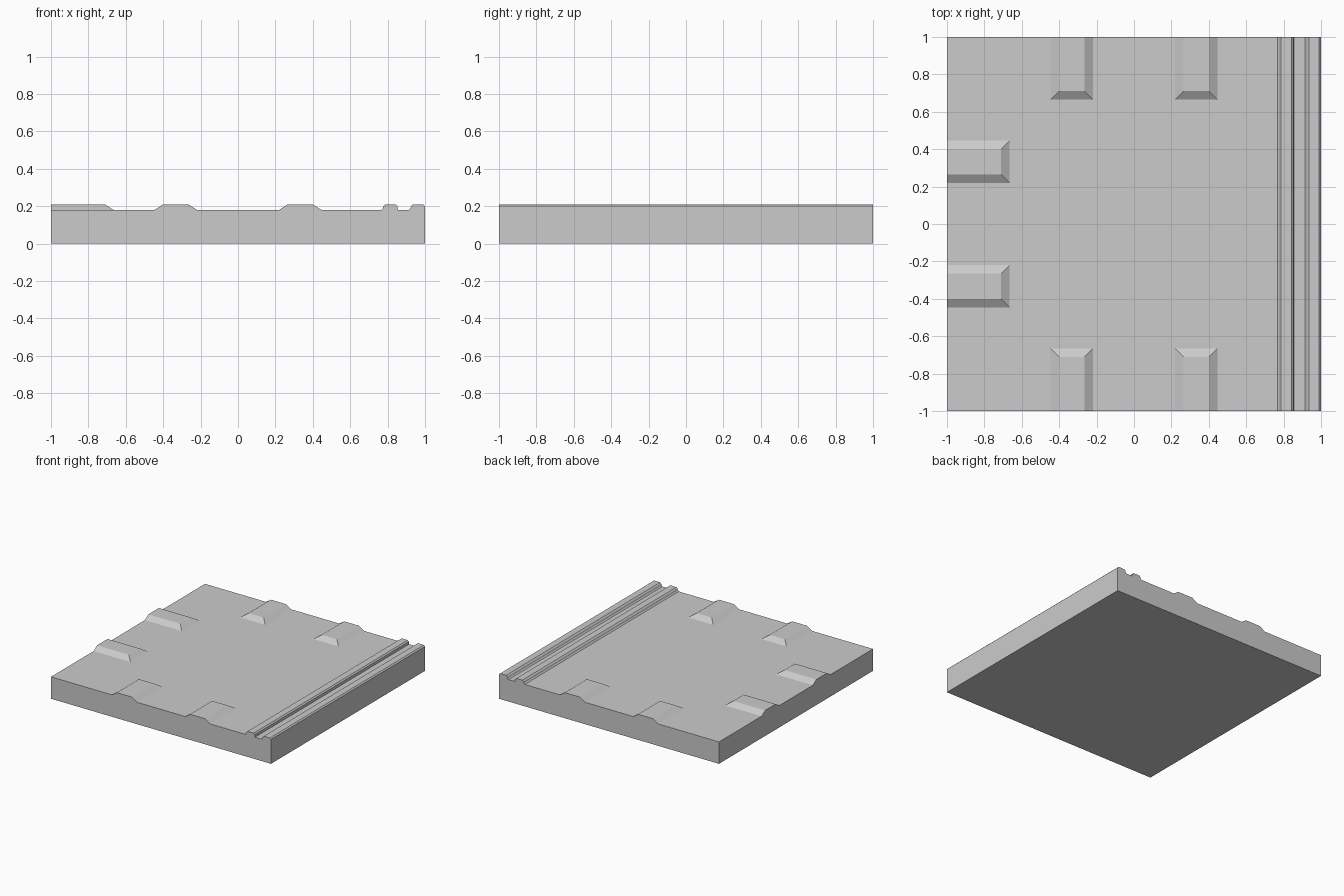
import bpy, bmesh
from mathutils import Matrix, Vector
from math import radians

if "Cube" in bpy.data.objects:
    bpy.data.objects.remove(bpy.data.objects["Cube"])

FLOOR, TOP = 0.18, 0.21


def make_object(name, bm):
    bmesh.ops.recalc_face_normals(bm, faces=bm.faces)
    mesh = bpy.data.meshes.new(name)
    bm.to_mesh(mesh)
    bm.free()
    ob = bpy.data.objects.new(name, mesh)
    bpy.context.collection.objects.link(ob)
    return ob


# Slab with two bevelled rails along the right edge: x/z profile swept in y
profile = [(-1, 0), (1, 0), (1, 0.2), (0.99, TOP),
           (0.935, TOP), (0.925, 0.2), (0.922, 0.188), (0.914, FLOOR),
           (0.855, FLOOR), (0.852, 0.2), (0.842, TOP),
           (0.787, TOP), (0.777, 0.2), (0.774, 0.188), (0.766, FLOOR),
           (-1, FLOOR)]
bm = bmesh.new()
face = bm.faces.new([bm.verts.new((x, -1, z)) for x, z in profile])
ext = bmesh.ops.extrude_face_region(bm, geom=[face])
bmesh.ops.translate(bm, vec=(0, 2, 0),
                    verts=[v for v in ext["geom"] if isinstance(v, bmesh.types.BMVert)])
slab = make_object("base_plate", bm)

# Chamfered edge pads: two each on the front, back and left edges
for side, angle in (("front", 0), ("left", -90), ("back", 180)):
    bm = bmesh.new()
    rot = Matrix.Rotation(radians(angle), 3, 'Z')
    for cx in (-0.333, 0.333):
        pts = []
        for half, inner, z in ((0.114, -0.665, 0.1), (0.114, -0.665, FLOOR),
                               (0.068, -0.711, TOP)):
            pts += [rot @ Vector((cx + s * half, y, z))
                    for s in (-1, 1) for y in (-1, inner)]
        bmesh.ops.convex_hull(bm, input=[bm.verts.new(p) for p in pts])
    pads = make_object(side + "_pads", bm)
    pads.hide_render = True
    pads.hide_set(True)

    # Merge the pads into the plate
    mod = slab.modifiers.new(side + "_union", 'BOOLEAN')
    mod.operation = 'UNION'
    mod.solver = 'EXACT'
    mod.object = pads
